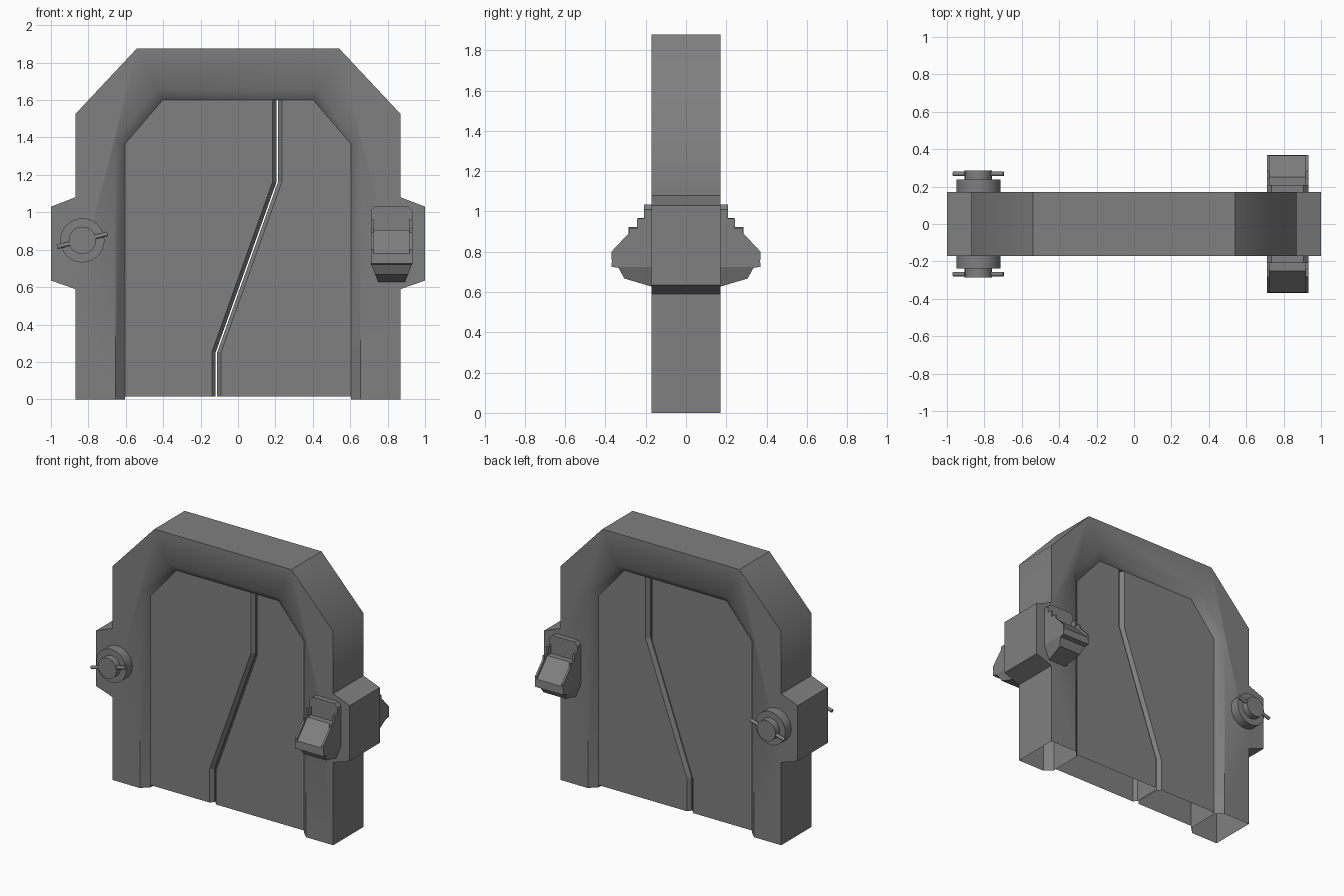
import bpy, bmesh, math
from mathutils import Matrix, Vector

if "Cube" in bpy.data.objects:
    bpy.data.objects.remove(bpy.data.objects["Cube"])

dark = bpy.data.materials.new("dark_metal")
dark.diffuse_color = (.215, .215, .215, 1)
dark.use_nodes = True
dark.node_tree.nodes["Principled BSDF"].inputs["Base Color"].default_value = dark.diffuse_color


def finish(bm, name, smooth=None):
    bmesh.ops.recalc_face_normals(bm, faces=bm.faces)
    mesh = bpy.data.meshes.new(name)
    bm.to_mesh(mesh)
    bm.free()
    mesh.materials.append(dark)
    ob = bpy.data.objects.new(name, mesh)
    bpy.context.scene.collection.objects.link(ob)
    if smooth:
        bpy.ops.object.select_all(action='DESELECT')
        ob.select_set(True)
        bpy.context.view_layer.objects.active = ob
        bpy.ops.object.shade_smooth_by_angle(angle=math.radians(smooth))
    return ob


def shell(name, layers, ring=False, smooth=None):
    """Open x/z paths stacked along y; the foot stays open. Unequal neighbours are joined by one face."""
    bm = bmesh.new()
    rows = [[bm.verts.new((x, y, z)) for x, z in path] for y, path in layers]
    pairs = list(zip(rows, rows[1:] + rows[:1])) if ring else list(zip(rows, rows[1:]))
    for a, b in pairs:
        if len(a) != len(b):
            bm.faces.new(a + b[::-1])
            continue
        for i in range(len(a) - 1):
            bm.faces.new((a[i], a[i + 1], b[i + 1], b[i]))
    if not ring:
        bm.faces.new(rows[0])
        bm.faces.new(rows[-1][::-1])
    return finish(bm, name, smooth)


def arch(half):
    return half + [(-x, z) for x, z in reversed(half)]


# Door frame with side housings and bevelled opening
outer = arch([(.87, 0), (.87, .59), (1, .635), (1, 1.03), (.87, 1.08), (.87, 1.525), (.54, 1.877)])
lip = arch([(.655, 0), (.655, 1.39), (.43, 1.655)])
jamb = arch([(.605, 0), (.605, 1.365), (.403, 1.60)])
D, P = .17, .12
shell("door_frame", [(-D, outer), (D, outer), (D, lip), (P, jamb), (-P, jamb), (-D, lip)],
      ring=True, smooth=44)

# Two door leaves meeting at a slanted seam with chamfered edges
seam = [(-.115, .015), (-.115, .252), (.21, 1.163), (.21, 1.60)]


def leaf(name, side):
    def path(off):
        return [(x + side * off, z) for x, z in seam] + \
               [(side * .403, 1.60), (side * .605, 1.365), (side * .605, .015)]
    face, edge = path(.025), path(.004)
    shell(name, [(-P, face), (-P + .025, edge), (P - .025, edge), (P, face)])


leaf("right_door_leaf", 1)
leaf("left_door_leaf", -1)


def prism(name, s, x0, x1, profile, caps):
    """Side profile (depth, height, side inset) spanned from x0 to x1; caps list the side faces."""
    bm = bmesh.new()
    lo = [bm.verts.new((x0 + i, s * y, z)) for y, z, i in profile]
    hi = [bm.verts.new((x1 - i, s * y, z)) for y, z, i in profile]
    n = len(lo)
    for i in range(n):
        bm.faces.new((lo[i], lo[(i + 1) % n], hi[(i + 1) % n], hi[i]))
    for cap in caps:
        bm.faces.new([lo[i] for i in cap])
        bm.faces.new([hi[i] for i in cap])
    finish(bm, name)


def cylinder(name, a, b, r, sides=32):
    a, b = Vector(a), Vector(b)
    bm = bmesh.new()
    turn = (b - a).to_track_quat('Z', 'Y').to_matrix().to_4x4()
    bmesh.ops.create_cone(bm, cap_ends=True, segments=sides, radius1=r, radius2=r,
                          depth=(b - a).length, matrix=Matrix.Translation((a + b) / 2) @ turn)
    finish(bm, name, 35)


# Control box: back plate with clipped corners, sloping panel, tapered underside
box = [(.165, 1.01, 0), (.165, 1.035, .025), (.208, 1.035, .025), (.208, 1.01, 0),
       (.208, .905, 0), (.25, .905, 0), (.366, .78, 0), (.37, .725, 0),
       (.335, .72, .002), (.306, .667, .023), (.165, .625, .04), (.165, .725, 0)]
box_caps = [(0, 1, 2, 3), (0, 3, 4, 5, 6, 7, 11), (7, 8, 9, 10, 11)]
# Stepped rails beside the panel
rail = [(.2, .965, 0), (.244, .965, 0), (.244, .915, 0), (.284, .915, 0),
        (.284, .892, 0), (.37, .80, 0), (.37, .76, 0), (.2, .76, 0)]

# Control box and turn knob with cross pin on both faces
kx, kz = -.832, .85
for label, s in (("front", -1), ("back", 1)):
    prism(label + "_control_box", s, .71, .932, box, box_caps)
    for side, x in (("left", .71), ("right", .918)):
        prism(f"{label}_{side}_box_rail", s, x, x + .014, rail, [range(8)])
    cylinder(label + "_knob_base", (kx, s * .16, kz), (kx, s * .238, kz), .118)
    cylinder(label + "_knob", (kx, s * .23, kz), (kx, s * .285, kz), .073)
    cylinder(label + "_knob_pin", (kx - .135, s * .268, kz - .035),
             (kx + .135, s * .268, kz + .035), .012, 12)
